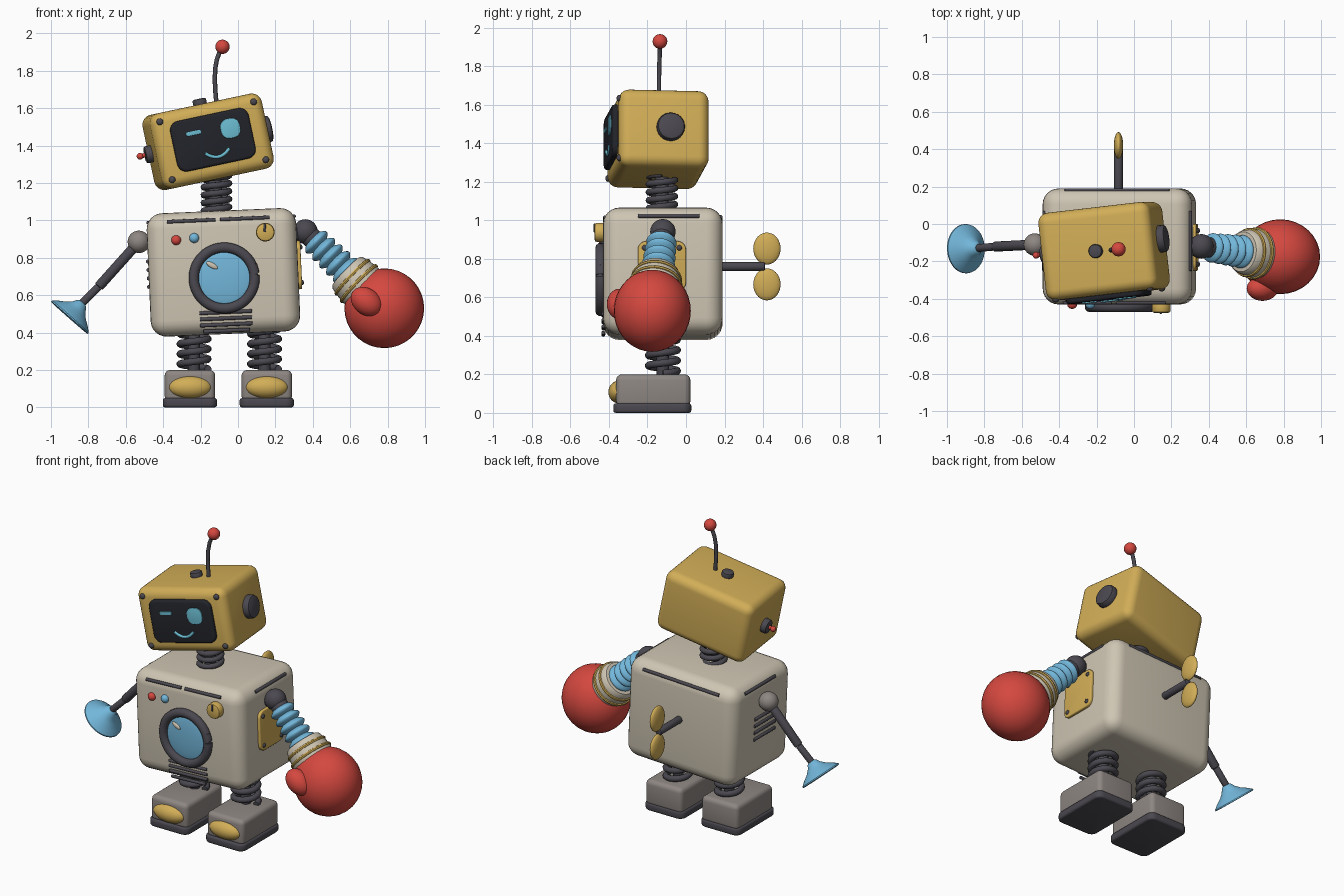
import bpy, bmesh, math
from mathutils import Matrix, Vector, Euler

if "Cube" in bpy.data.objects:
    bpy.data.objects.remove(bpy.data.objects["Cube"])

def material(name, rgb):
    m = bpy.data.materials.new(name)
    m.diffuse_color = (*rgb, 1)
    m.use_nodes = True
    m.node_tree.nodes["Principled BSDF"].inputs["Base Color"].default_value = m.diffuse_color
    return m

CREAM = material("cream paint", (0.62, 0.56, 0.45))
GOLD = material("mustard yellow", (0.64, 0.42, 0.095))
DARK = material("dark metal", (0.07, 0.066, 0.08))
SCREEN = material("black screen", (0.017, 0.018, 0.024))
BLUE = material("sky blue", (0.17, 0.47, 0.70))
CYAN = material("glow cyan", (0.15, 0.52, 0.66))
RED = material("red", (0.66, 0.065, 0.05))
GREY = material("warm grey", (0.27, 0.24, 0.225))

WORLD = Matrix.Identity(4)
BODY = Matrix.Translation((-0.078, -0.12, 0.722)) @ Matrix.Rotation(math.radians(-2.5), 4, 'Y')
HEAD = (Matrix.Translation((-0.16, -0.145, 1.42)) @ Matrix.Rotation(math.radians(-12), 4, 'Y')
        @ Matrix.Rotation(math.radians(6.5), 4, 'Z'))

def finish(name, bm, mat, frame):
    bmesh.ops.recalc_face_normals(bm, faces=bm.faces)
    me = bpy.data.meshes.new(name)
    bm.to_mesh(me)
    bm.free()
    me.materials.append(mat)
    ob = bpy.data.objects.new(name, me)
    bpy.context.collection.objects.link(ob)
    ob.matrix_world = frame
    bpy.ops.object.select_all(action='DESELECT')
    ob.select_set(True)
    bpy.context.view_layer.objects.active = ob
    bpy.ops.object.shade_smooth_by_angle(angle=math.radians(40))
    return ob

def box(name, loc, size, mat, frame=WORLD, bevel=0.02, seg=4):
    bm = bmesh.new()
    bmesh.ops.create_cube(bm, size=1, matrix=Matrix.Translation(loc) @ Matrix.Diagonal((*size, 1)))
    bmesh.ops.bevel(bm, geom=bm.edges[:], offset=bevel, segments=seg, profile=0.5, affect='EDGES')
    return finish(name, bm, mat, frame)

def plate(name, loc, size, axis, radius, mat, frame=WORLD, rim=0.006):
    """Slab with rounded outline, thin along the given axis, softened rim."""
    bm = bmesh.new()
    bmesh.ops.create_cube(bm, size=1, matrix=Matrix.Translation(loc) @ Matrix.Diagonal((*size, 1)))
    along = [e for e in bm.edges
             if abs((e.verts[0].co - e.verts[1].co).normalized()[axis]) > 0.9]
    bmesh.ops.bevel(bm, geom=along, offset=radius, segments=6, profile=0.5, affect='EDGES')
    bm.normal_update()
    caps = [f for f in bm.faces if abs(f.normal[axis]) > 0.9]
    edges = list({e for f in caps for e in f.edges})
    bmesh.ops.bevel(bm, geom=edges, offset=rim, segments=3, profile=0.5, affect='EDGES')
    return finish(name, bm, mat, frame)

def ball(name, loc, radii, mat, frame=WORLD, rot=(0, 0, 0)):
    bm = bmesh.new()
    mx = (Matrix.Translation(loc) @ Euler([math.radians(a) for a in rot]).to_matrix().to_4x4()
          @ Matrix.Diagonal((*radii, 1)))
    bmesh.ops.create_uvsphere(bm, u_segments=32, v_segments=18, radius=1, matrix=mx)
    return finish(name, bm, mat, frame)

def lathe(name, origin, axis, profile, mat, frame=WORLD, steps=32):
    """Revolve (radius, distance) points about an axis and cap the ends."""
    q = Vector((0, 0, 1)).rotation_difference(Vector(axis).normalized()).to_matrix().to_4x4()
    mx = Matrix.Translation(origin) @ q
    bm = bmesh.new()
    rings = [[bm.verts.new(mx @ Vector((r * math.cos(math.tau * i / steps),
                                        r * math.sin(math.tau * i / steps), h)))
              for i in range(steps)] for r, h in profile]
    for a, b in zip(rings, rings[1:]):
        for i in range(steps):
            j = (i + 1) % steps
            bm.faces.new((a[i], a[j], b[j], b[i]))
    bm.faces.new(rings[0])
    bm.faces.new(rings[-1])
    return finish(name, bm, mat, frame)

def rod(name, a, b, r, mat, frame=WORLD, r2=None, soft=0.25):
    a, b = Vector(a), Vector(b)
    r2 = r if r2 is None else r2
    n, c = (b - a).length, min(r, r2) * soft
    prof = [(r - c, 0), (r - c * 0.3, c * 0.3), (r, c), (r2, n - c), (r2 - c * 0.3, n - c * 0.3), (r2 - c, n)]
    return lathe(name, a, b - a, prof, mat, frame, 24)

def tube(name, pts, r, mat, frame=WORLD, closed=False):
    cu = bpy.data.curves.new(name, 'CURVE')
    cu.dimensions = '3D'
    cu.bevel_depth, cu.bevel_resolution, cu.use_fill_caps = r, 3, True
    sp = cu.splines.new('POLY')
    sp.points.add(len(pts) - 1)
    for p, co in zip(sp.points, pts):
        p.co = (*co, 1)
    sp.use_cyclic_u, sp.use_smooth = closed, True
    cu.materials.append(mat)
    ob = bpy.data.objects.new(name, cu)
    bpy.context.collection.objects.link(ob)
    ob.matrix_world = frame
    return ob

def spring(name, x, y, z0, z1, radius, turns, r):
    n = turns * 24
    tube(name, [(x + radius * math.cos(math.tau * i / 24), y + radius * math.sin(math.tau * i / 24),
                 z0 + (z1 - z0) * i / n) for i in range(n + 1)], r, DARK)

# Torso shell
box("torso", (0, 0, 0), (0.80, 0.62, 0.66), CREAM, BODY, 0.085, 6)

# Seams below the top edge
for i, (a, b) in enumerate([((-0.29, -0.30), (-0.03, -0.30)), ((-0.005, -0.30), (0.26, -0.30)),
                            ((-0.28, 0.30), (0.28, 0.30)), ((0.39, -0.13), (0.39, 0.19)),
                            ((-0.39, -0.13), (-0.39, 0.19))]):
    rod(f"seam_{i}", (*a, 0.283), (*b, 0.283), 0.01, DARK, BODY)

# Chest porthole: glass, split ring, hinge and glint
PX, PZ = 0.003, -0.03
ball("porthole_glass", (PX, -0.31, PZ), (0.155, 0.022, 0.155), BLUE, BODY)
tube("porthole_ring", [(PX + 0.163 * math.cos(math.radians(t)), -0.323, PZ + 0.163 * math.sin(math.radians(t)))
                       for t in range(6, 364, 7)], 0.028, DARK, BODY)
rod("porthole_hinge", (PX + 0.158, -0.325, PZ - 0.02), (PX + 0.158, -0.325, PZ + 0.07), 0.022, DARK, BODY)
ball("porthole_glint", (PX - 0.062, -0.33, PZ + 0.07), (0.034, 0.009, 0.014), CREAM, BODY, (0, 32, 0))

# Vents on the belly and on the left side
for i in range(4):
    w = 0.14 if i < 3 else 0.125
    z = -0.213 - i * 0.033
    rod(f"belly_vent_{i}", (PX - w, -0.309, z), (PX + w, -0.309, z), 0.01, DARK, BODY)
    z = 0.075 - i * 0.045
    rod(f"side_vent_{i}", (-0.40, -0.13, z), (-0.40, 0.09, z), 0.011, DARK, BODY)

# Chest buttons and dial
ball("red_button", (-0.245, -0.31, 0.183), (0.026, 0.024, 0.026), RED, BODY)
ball("blue_button", (-0.148, -0.31, 0.190), (0.026, 0.024, 0.026), BLUE, BODY)
rod("dial", (0.233, -0.29, 0.205), (0.233, -0.355, 0.205), 0.05, GOLD, BODY)
box("dial_pointer", (0.231, -0.355, 0.228), (0.013, 0.01, 0.045), DARK, BODY, 0.004, 2)

# Riveted service plate on the right side
plate("side_plate", (0.40, -0.005, 0.022), (0.035, 0.25, 0.26), 0, 0.045, GOLD, BODY)
for sy in (-1, 1):
    for sz in (-1, 1):
        ball("side_plate_rivet", (0.418, -0.005 + sy * 0.09, 0.022 + sz * 0.095), (0.01, 0.014, 0.014), DARK, BODY)

# Wind-up key on the back
rod("key_shaft", (-0.083, 0.15, 0.76), (-0.083, 0.41, 0.76), 0.023, DARK)
for s in (-1, 1):
    ball("key_wing", (-0.083, 0.42, 0.76 + s * 0.093), (0.025, 0.071, 0.083), GOLD)

# Neck
spring("neck_spring", -0.115, -0.125, 1.03, 1.24, 0.068, 5, 0.017)
rod("neck_core", (-0.115, -0.125, 1.0), (-0.125, -0.125, 1.3), 0.035, DARK)

# Head shell, screen and corner bolts
box("head", (0, 0, 0), (0.615, 0.47, 0.41), GOLD, HEAD, 0.055, 6)
plate("screen", (0, -0.237, 0.005), (0.43, 0.05, 0.275), 1, 0.05, SCREEN, HEAD, 0.014)
for sx in (-1, 1):
    for sz in (-1, 1):
        ball("head_bolt", (sx * 0.258, -0.232, sz * 0.158), (0.018, 0.014, 0.018), DARK, HEAD)

# Face: winking eye, open eye, smile
plate("wink_eye", (-0.097, -0.264, 0.062), (0.082, 0.009, 0.022), 1, 0.009, CYAN, HEAD, 0.002)
plate("open_eye", (0.102, -0.264, 0.046), (0.105, 0.009, 0.105), 1, 0.042, CYAN, HEAD, 0.003)
tube("smile", [(0.008 + u * 0.011, -0.262, -0.09 + 0.0009 * u * u) for u in range(-6, 7)], 0.009, CYAN, HEAD)

# Ears
rod("right_ear", (0.28, 0.03, 0.0), (0.35, 0.03, 0.0), 0.073, DARK, HEAD)
rod("left_ear", (-0.28, 0.02, 0.0), (-0.345, 0.02, 0.0), 0.046, DARK, HEAD)
rod("left_ear_stem", (-0.34, 0.02, 0.0), (-0.365, 0.02, 0.0), 0.012, RED, HEAD)
ball("left_ear_bulb", (-0.372, 0.02, 0.0), (0.018,) * 3, RED, HEAD)

# Antenna
rod("antenna_base", (0.0, 0.0, 0.19), (0.0, 0.0, 0.235), 0.037, DARK, HEAD)
tube("antenna_stalk", [(-0.115, -0.142, 1.62), (-0.121, -0.14, 1.69), (-0.124, -0.14, 1.75), (-0.122, -0.138, 1.81),
                       (-0.113, -0.137, 1.86), (-0.100, -0.135, 1.895), (-0.083, -0.135, 1.925)], 0.012, DARK)
ball("antenna_tip", (-0.083, -0.135, 1.928), (0.038,) * 3, RED)

# Legs and feet
for side, leg_x, foot_x in (("left", -0.235, -0.257), ("right", 0.142, 0.154)):
    spring(f"{side}_leg_spring", leg_x, -0.12, 0.205, 0.42, 0.075, 4, 0.019)
    rod(f"{side}_leg_core", (leg_x, -0.12, 0.15), (leg_x, -0.12, 0.45), 0.032, DARK)
    box(f"{side}_shoe", (foot_x, -0.17, 0.115), (0.27, 0.385, 0.17), GREY, bevel=0.03)
    plate(f"{side}_sole", (foot_x, -0.175, 0.025), (0.29, 0.405, 0.05), 2, 0.045, DARK, rim=0.013)
    ball(f"{side}_toe_cap", (foot_x, -0.345, 0.108), (0.116, 0.058, 0.06), GOLD)

# Left arm with plunger hand
S, E, W = Vector((-0.53, -0.11, 0.885)), Vector((-0.745, -0.121, 0.645)), Vector((-0.85, -0.13, 0.54))
ball("left_shoulder", S, (0.06,) * 3, GREY)
rod("left_shoulder_pin", (-0.44, -0.11, 0.885), S, 0.035, DARK)
rod("left_upper_arm", S, E, 0.027, DARK)
rod("left_forearm", E, W, 0.021, DARK)
lathe("plunger_hand", (-0.83, -0.13, 0.56), (-0.66, -0.02, -0.75),
      [(0.02, 0), (0.032, 0.008), (0.045, 0.03), (0.07, 0.055), (0.105, 0.078), (0.131, 0.1),
       (0.132, 0.107), (0.125, 0.109), (0.09, 0.09), (0.03, 0.075)], BLUE)

# Right arm: shoulder, ribbed hose, cuff
A, G = Vector((0.36, -0.12, 0.94)), Vector((0.782, -0.175, 0.53))
D = (G - A).normalized()
ball("right_shoulder", A, (0.066,) * 3, DARK)
rod("right_shoulder_pin", (0.28, -0.12, 0.93), A, 0.05, DARK)
rod("right_arm_core", A, A + D * 0.1, 0.055, DARK)
lathe("right_hose", A, D, [(0.05 + 0.028 * abs(math.sin(math.pi * i / 8)) + 0.012 * i / 40, 0.055 + i * 0.0068)
                           for i in range(41)], BLUE)
lathe("right_cuff", A, D, [(0.08, 0.305), (0.107, 0.307), (0.117, 0.318), (0.126, 0.36),
                           (0.133, 0.41), (0.13, 0.43), (0.11, 0.435)], CREAM)
for i, (t, r) in enumerate(((0.352, 0.123), (0.4, 0.131))):
    lathe(f"cuff_band_{i}", A, D, [(r - 0.01, t - 0.012), (r + 0.006, t - 0.008), (r + 0.01, t),
                                   (r + 0.007, t + 0.008), (r - 0.01, t + 0.012)], GOLD)

# Boxing glove
ball("glove", G, (0.213, 0.2, 0.213), RED)
ball("glove_thumb", (0.687, -0.345, 0.565), (0.092, 0.066, 0.07), RED, rot=(0, 38, 0))
